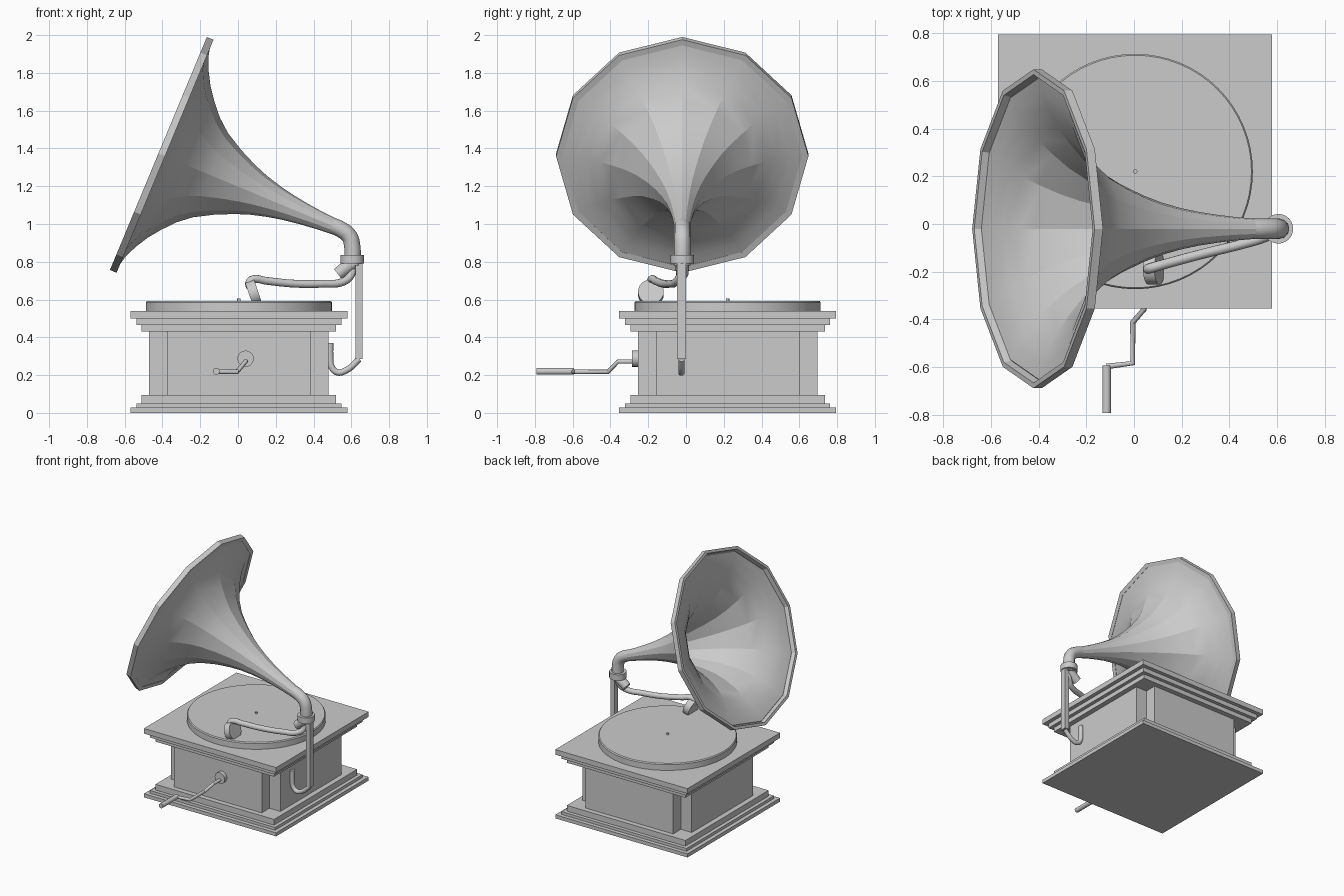
import bpy, bmesh, math
from mathutils import Vector, Matrix

cube = bpy.data.objects.get("Cube")
if cube:
    bpy.data.objects.remove(cube, do_unlink=True)

GREY = (0.6, 0.6, 0.6, 1)
mat = bpy.data.materials.new("plain grey")
mat.use_nodes = True
mat.diffuse_color = GREY
mat.node_tree.nodes["Principled BSDF"].inputs["Base Color"].default_value = GREY

CX, CY = 0.005, 0.22      # cabinet centre
PIPE_Y = -0.02            # plane of the horn and its pipe


def finish(obj, angle=None):
    obj.data.materials.clear()
    obj.data.materials.append(mat)
    bpy.ops.object.select_all(action='DESELECT')
    obj.select_set(True)
    bpy.context.view_layer.objects.active = obj
    if angle:
        bpy.ops.object.shade_smooth_by_angle(angle=math.radians(angle))
    return obj


def from_bmesh(name, bm, angle=None):
    bmesh.ops.recalc_face_normals(bm, faces=bm.faces)
    mesh = bpy.data.meshes.new(name)
    bm.to_mesh(mesh)
    bm.free()
    obj = bpy.data.objects.new(name, mesh)
    bpy.context.collection.objects.link(obj)
    return finish(obj, angle)


def prism(name, outline, z0, z1):
    """Extrude a flat outline from z0 up to z1."""
    bm = bmesh.new()
    face = bm.faces.new([bm.verts.new((x, y, z0)) for x, y in outline])
    top = bmesh.ops.extrude_face_region(bm, geom=[face])["geom"]
    bmesh.ops.translate(bm, vec=(0, 0, z1 - z0),
                        verts=[v for v in top if isinstance(v, bmesh.types.BMVert)])
    return from_bmesh(name, bm)


def slab(name, half, z0, z1):
    corners = [(-1, -1), (1, -1), (1, 1), (-1, 1)]
    return prism(name, [(CX + sx * half, CY + sy * half) for sx, sy in corners], z0, z1)


def lathe(name, profile, origin, axis, sides, angle, closed=False):
    """Spin (distance, radius) points about an axis; ends are capped unless closed."""
    axis = Vector(axis).normalized()
    side = Vector((0, 1, 0)) if abs(axis.y) < 0.9 else Vector((1, 0, 0))
    up = axis.cross(side).normalized()
    side = up.cross(axis)
    bm = bmesh.new()
    rings = []
    for t, r in profile:
        turn = [2 * math.pi * i / sides for i in range(sides)]
        rings.append([bm.verts.new(Vector(origin) + axis * t
                                   + (up * math.cos(a) + side * math.sin(a)) * r)
                      for a in turn])
    pairs = list(zip(rings, rings[1:]))
    if closed:
        pairs.append((rings[-1], rings[0]))
    else:
        bm.faces.new(rings[0])
        bm.faces.new(rings[-1])
    for a, b in pairs:
        for i in range(sides):
            j = (i + 1) % sides
            bm.faces.new((a[i], a[j], b[j], b[i]))
    return from_bmesh(name, bm, angle)


def tube(name, points, radius, smooth=True):
    """Round tube along a path, curved or with straight bends."""
    curve = bpy.data.curves.new(name, 'CURVE')
    curve.dimensions = '3D'
    curve.bevel_depth = radius
    curve.bevel_resolution = 4
    curve.use_fill_caps = True
    curve.resolution_u = 6
    spline = curve.splines.new('BEZIER' if smooth else 'POLY')
    pts = spline.bezier_points if smooth else spline.points
    pts.add(len(points) - 1)
    for p, co in zip(pts, points):
        if smooth:
            p.co = co
            p.handle_left_type = p.handle_right_type = 'AUTO'
        else:
            p.co = (*co, 1)
    obj = bpy.data.objects.new(name, curve)
    bpy.context.collection.objects.link(obj)
    bpy.ops.object.select_all(action='DESELECT')
    obj.select_set(True)
    bpy.context.view_layer.objects.active = obj
    bpy.ops.object.convert(target='MESH')
    return finish(bpy.context.object, 40)


# Cabinet: stepped plinth, body with notched corners, stepped cornice
W1, W2, W3 = 0.574, 0.543, 0.515
slab("plinth_bottom", W1, 0, 0.028)
slab("plinth_middle", W2, 0.028, 0.05)
slab("plinth_top", W3, 0.05, 0.095)
slab("cornice_bottom", W3, 0.43, 0.465)
slab("cornice_middle", W2, 0.465, 0.5)
slab("cabinet_lid", W1, 0.5, 0.54)
OUT, IN = 0.475, 0.38
outline = []
for q in range(4):
    turn = Matrix.Rotation(q * math.pi / 2, 2)
    for corner in ((OUT, -IN), (OUT, IN), (IN, IN)):
        x, y = turn @ Vector(corner)
        outline.append((CX + x, CY + y))
prism("cabinet_body", outline, 0.095, 0.43)

# Turntable and spindle
lathe("turntable", [(0, 0.493), (0.045, 0.493), (0.053, 0.487)],
      (CX, CY, 0.54), (0, 0, 1), 64, 30)
lathe("spindle", [(0, 0.009), (0.02, 0.009)], (CX, CY, 0.585), (0, 0, 1), 12, 40)

# Horn: twelve-sided flare, hollow, with a raised rim
NECK = (0.5, PIPE_Y, 0.99)
AXIS = (-0.923, 0, 0.384)
flare = [(0, 0.043), (0.08, 0.049), (0.16, 0.058), (0.25, 0.071), (0.33, 0.087),
         (0.42, 0.111), (0.5, 0.14), (0.6, 0.185), (0.7, 0.242), (0.77, 0.3),
         (0.83, 0.368), (0.88, 0.435), (0.92, 0.505), (0.95, 0.575), (0.965, 0.64)]
inside = [(t + 0.006, r - 0.007) for t, r in reversed(flare)]
lathe("horn", flare + inside, NECK, AXIS, 12, 18, closed=True)
lathe("horn_rim", [(0.96, 0.635), (0.96, 0.668), (0.998, 0.668), (0.998, 0.646)],
      NECK, AXIS, 12, 18, closed=True)

# Pipe elbow, collar and lower outlet
tube("horn_elbow", [(0.48, PIPE_Y, 0.998), (0.545, PIPE_Y, 0.971), (0.589, PIPE_Y, 0.935),
                    (0.605, PIPE_Y, 0.88), (0.605, PIPE_Y, 0.78)], 0.043)
lathe("pipe_collar", [(0, 0.062), (0.047, 0.062)], (0.605, PIPE_Y, 0.79), (0, 0, 1), 24, 40)
lathe("pipe_outlet", [(0, 0.038), (0.1, 0.033)], (0.608, PIPE_Y, 0.795),
      (-0.08, 0, -0.06), 20, 40)

# Tone arm and sound box
tube("tone_arm", [(0.608, PIPE_Y, 0.8), (0.598, -0.03, 0.73), (0.55, -0.055, 0.692),
                  (0.45, -0.085, 0.684), (0.3, -0.122, 0.684), (0.15, -0.162, 0.699),
                  (0.08, -0.182, 0.707), (0.06, -0.188, 0.69), (0.065, -0.19, 0.66)], 0.021)
lathe("sound_box", [(-0.025, 0.068), (0.025, 0.068)], (0.083, -0.186, 0.634),
      (0.95, 0, 0.32), 24, 40)

# Support arm bolted to the cabinet side
bar = [(0.64 + sx * 0.018, PIPE_Y - 0.004 + sy * 0.023)
       for sx, sy in ((-1, -1), (1, -1), (1, 1), (-1, 1))]
prism("support_bar", bar, 0.285, 0.81)
tube("support_hook", [(0.642, -0.024, 0.285), (0.575, -0.024, 0.227), (0.525, -0.024, 0.215),
                      (0.495, -0.024, 0.245), (0.488, -0.024, 0.3), (0.488, -0.024, 0.37)], 0.017)

# Winding crank at the front
lathe("crank_flange", [(0, 0.043), (0.03, 0.043)], (0.04, -0.255, 0.287), (0, -1, 0), 20, 40)
tube("crank_rod", [(0.04, -0.27, 0.272), (0.04, -0.36, 0.272), (-0.005, -0.412, 0.218),
                   (-0.005, -0.583, 0.218), (-0.115, -0.597, 0.218)], 0.012, smooth=False)
lathe("crank_handle", [(0, 0.018), (0.2, 0.018)], (-0.115, -0.592, 0.22), (0, -1, 0), 16, 40)
